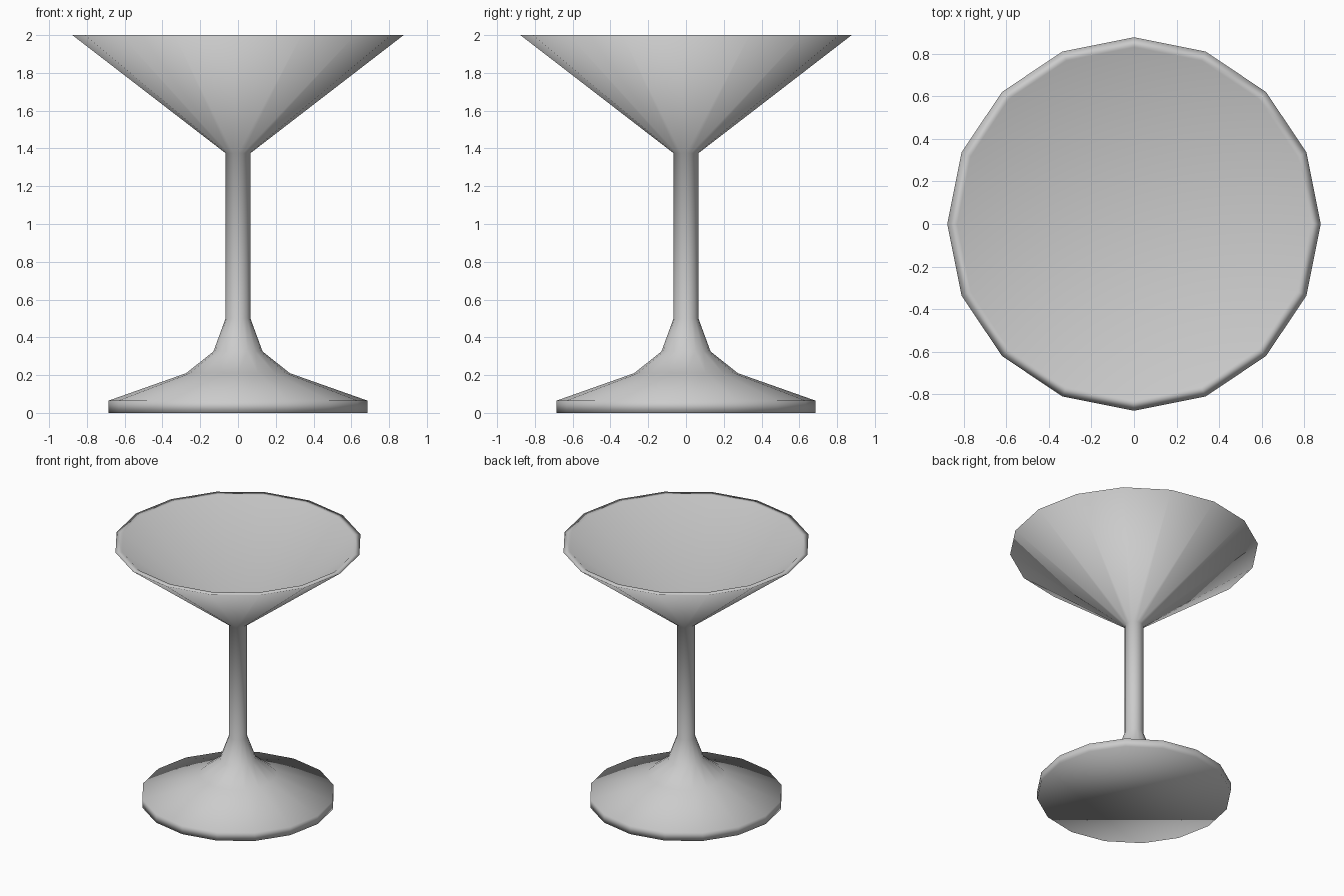
import bpy, bmesh
from math import pi
from mathutils import Matrix

if "Cube" in bpy.data.objects:
    bpy.data.objects.remove(bpy.data.objects["Cube"])

SIDES = 16


def lathe(name, profile):
    """Revolve (radius, z) points around z; end points on the axis close the form."""
    bm = bmesh.new()
    verts = [bm.verts.new((r, 0, z)) for r, z in profile]
    edges = [bm.edges.new(pair) for pair in zip(verts, verts[1:])]
    bmesh.ops.spin(bm, geom=verts + edges, cent=(0, 0, 0), axis=(0, 0, 1),
                   angle=2 * pi, steps=SIDES, use_merge=False)
    bmesh.ops.remove_doubles(bm, verts=bm.verts, dist=1e-4)
    # Flat underside as one face
    rim = [e for e in bm.edges if e.is_boundary]
    if rim:
        bmesh.ops.contextual_create(bm, geom=rim)
    bmesh.ops.recalc_face_normals(bm, faces=bm.faces)
    for f in bm.faces:
        f.smooth = True
    mesh = bpy.data.meshes.new(name)
    bm.to_mesh(mesh)
    bm.free()
    obj = bpy.data.objects.new(name, mesh)
    bpy.context.collection.objects.link(obj)
    return obj


# Foot, stem and hollow cone bowl in one continuous profile
lathe("cocktail_glass", [
    (0.685, 0.0), (0.685, 0.065),            # foot edge
    (0.275, 0.21), (0.13, 0.325),            # foot slope
    (0.066, 0.50), (0.066, 1.375),           # stem
    (0.877, 2.0), (0.83, 2.0),               # bowl outside and rim
    (0.0, 1.39),                             # bowl inside
])
